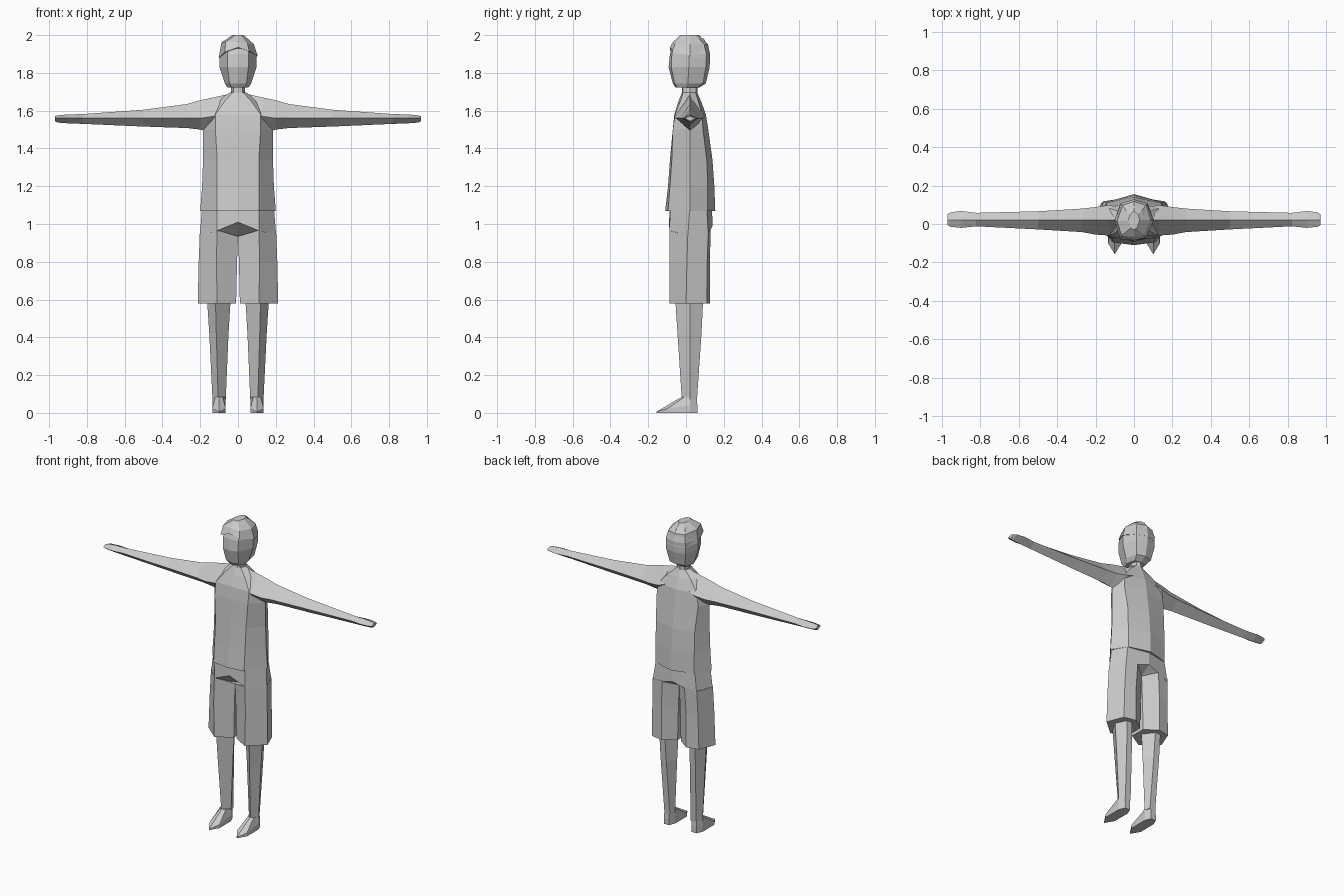
import bpy, bmesh


def loft(name, rings, mirror=False):
    """Skin a list of equal-length 3D rings, cap both ends, optionally mirror in x."""
    bm = bmesh.new()
    vs = [[bm.verts.new(p) for p in r] for r in rings]
    n = len(rings[0])
    for a, b in zip(vs, vs[1:]):
        for i in range(n):
            j = (i + 1) % n
            bm.faces.new((a[i], a[j], b[j], b[i]))
    caps = [bm.faces.new(vs[0]), bm.faces.new(vs[-1])]
    bmesh.ops.triangulate(bm, faces=caps)
    bmesh.ops.recalc_face_normals(bm, faces=bm.faces)
    me = bpy.data.meshes.new(name)
    bm.to_mesh(me)
    bm.free()
    ob = bpy.data.objects.new(name, me)
    bpy.context.collection.objects.link(ob)
    if mirror:
        m = ob.modifiers.new("mirror", 'MIRROR')
        m.use_clip = False
        m.use_mirror_merge = False
    return ob


def sym(half):
    """Close a ring from its right half (front centre to back centre)."""
    return half + [(-x, y, z) for x, y, z in half[-2:0:-1]]


def body(z, front, fx, fy, side, sy, bx, by, back):
    """Eight-point body section, symmetric in x."""
    return sym([(0, front, z), (fx, fy, z), (side, sy, z), (bx, by, z), (0, back, z)])


# shirt
loft("shirt", [
    body(1.07, -.11, .11, -.095, .20, .02, .14, .115, .155),
    body(1.20, -.095, .11, -.085, .19, .02, .14, .115, .15),
    body(1.34, -.085, .11, -.075, .185, .02, .14, .11, .14),
    body(1.50, -.07, .12, -.07, .185, .02, .15, .09, .118),
    body(1.58, -.062, .12, -.058, .175, .02, .14, .085, .105),
    body(1.65, -.04, .07, -.03, .12, .025, .08, .065, .08),
    body(1.695, -.022, .03, -.015, .045, .02, .03, .05, .06)])

# arms: four-sided sections (x, front y, back y, bottom z, mid z, top z)
loft("arm", [[(x, f, m), (x, .02, lo), (x, b, m), (x, .02, hi)] for x, f, b, lo, m, hi in [
    (.05, -.03, .085, 1.52, 1.60, 1.688),
    (.13, -.06, .098, 1.48, 1.57, 1.67),
    (.20, -.055, .088, 1.50, 1.56, 1.655),
    (.27, -.042, .08, 1.508, 1.56, 1.635),
    (.50, -.028, .066, 1.516, 1.56, 1.605),
    (.82, -.012, .058, 1.53, 1.56, 1.582),
    (.90, -.02, .068, 1.533, 1.56, 1.58),
    (.955, -.014, .06, 1.537, 1.56, 1.575),
    (.97, -.005, .05, 1.545, 1.56, 1.57)]], mirror=True)

# neck
loft("neck", [body(z, -.022, .025, -.015, .036, .02, .025, .052, .062) for z in (1.66, 1.76)])

# head
loft("head", [
    body(1.722, -.055, .035, -.045, .055, .0, .04, .06, .07),
    body(1.745, -.07, .045, -.06, .07, .01, .055, .09, .105),
    body(1.83, -.092, .055, -.078, .098, .015, .07, .105, .125),
    body(1.90, -.085, .055, -.075, .098, .015, .07, .108, .128),
    body(1.95, -.068, .05, -.06, .08, .015, .06, .095, .115),
    body(1.98, -.045, .03, -.035, .05, .02, .04, .07, .095),
    body(1.995, -.01, .01, -.005, .018, .025, .012, .045, .06)])

# hair with a fringe swept to one side
hair = loft("hair", [
    [(.0, -.085, 1.935), (.06, -.072, 1.915), (.104, .02, 1.89), (.07, .108, 1.87), (0, .128, 1.87),
     (-.07, .108, 1.87), (-.102, .02, 1.88), (-.07, -.082, 1.91)],
    [(0, -.068, 1.965), (.05, -.058, 1.955), (.084, .02, 1.952), (.06, .097, 1.95), (0, .117, 1.95),
     (-.06, .097, 1.95), (-.088, .015, 1.96), (-.065, -.06, 1.965)],
    body(2.0, -.03, .015, -.02, .03, .02, .02, .05, .07)])

# shorts: waist and pelvis with a raised crotch
loft("shorts_waist", [
    body(1.09, -.085, .11, -.083, .19, .02, .14, .11, .138),
    sym([(0, -.09, 1.01), (.11, -.088, .965), (.202, .01, .94), (.16, .118, .94), (0, .14, .99)]),
    sym([(0, .0, .93), (.08, -.02, .935), (.18, .01, .93), (.14, .09, .93), (0, .05, .93)])])

# shorts legs
loft("shorts_leg", [
    [(.11, -.088, .58), (.213, .0, .58), (.17, .11, .58), (.09, .127, .58), (.012, .07, .58), (.01, -.03, .58)],
    [(.115, -.087, .80), (.208, .005, .80), (.165, .112, .80), (.09, .127, .80), (.006, .07, .80), (.005, -.03, .80)],
    [(.11, -.087, .967), (.202, .01, .96), (.16, .118, .96), (.08, .13, .97), (.0, .07, .94), (.0, -.03, .935)]],
    mirror=True)

# calves: (z, inner x, ridge x, outer x, front y, back y)
loft("calf", [[(r, f, z), (o, .02, z), (r + .01, b, z), (r - .03, b, z), (i, .02, z)] for z, i, r, o, f, b in [
    (.62, .038, .12, .165, -.058, .092),
    (.42, .05, .115, .152, -.045, .082),
    (.07, .065, .105, .135, -.022, .058)]], mirror=True)

# feet
loft("foot", [
    [(.1, -.157, 0), (.135, -.10, 0), (.135, .02, 0), (.118, .06, 0), (.082, .06, 0), (.065, .02, 0), (.065, -.10, 0)],
    [(.1, -.157, .006), (.135, -.10, .022), (.135, .02, .04), (.118, .06, .04), (.082, .06, .04), (.065, .02, .04), (.065, -.10, .022)],
    [(.102, -.022, .085), (.12, -.01, .083), (.135, .02, .083), (.116, .057, .083), (.08, .057, .083), (.065, .02, .083), (.08, -.01, .083)]],
    mirror=True)
